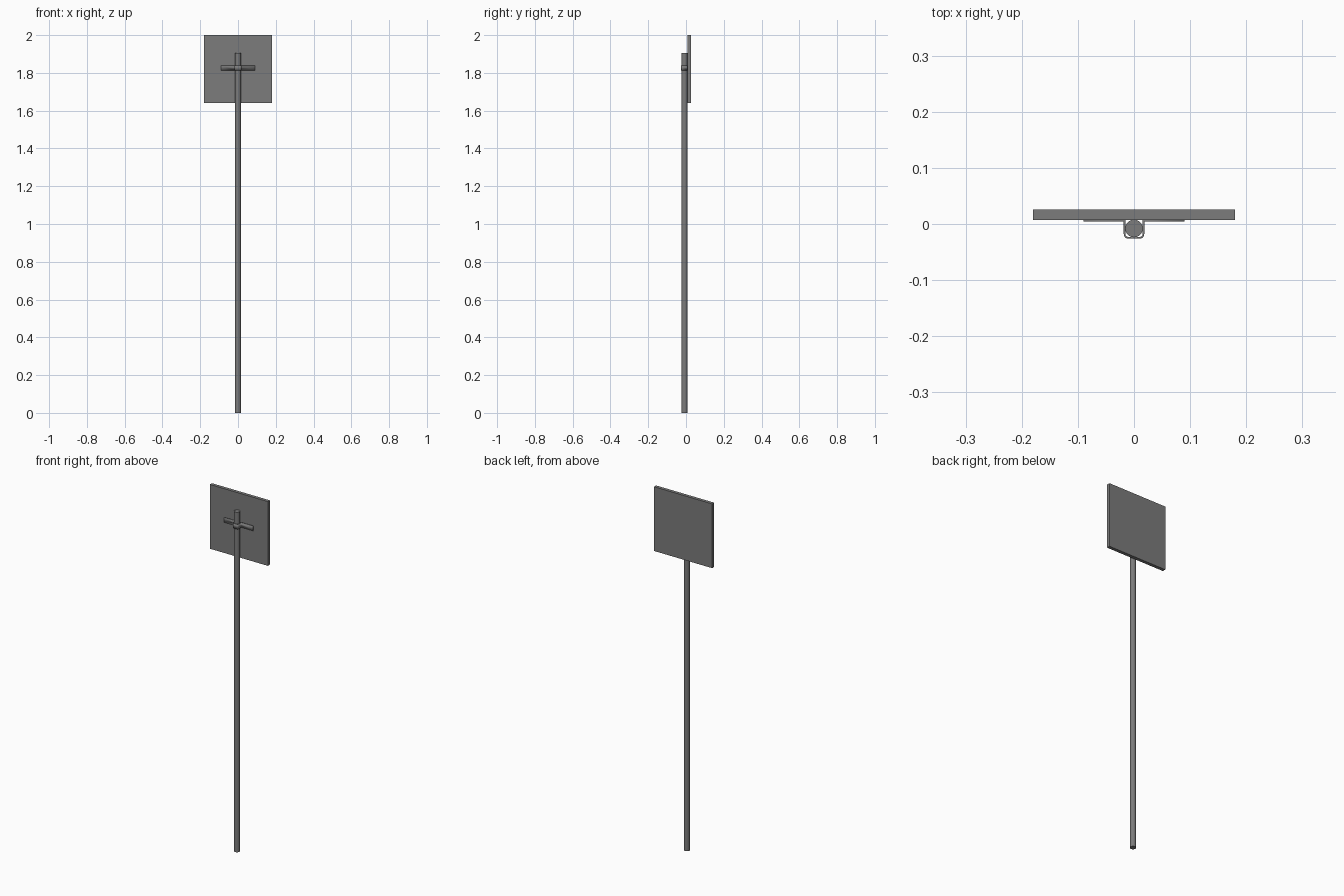
import bpy, bmesh, math

if "Cube" in bpy.data.objects:
    bpy.data.objects.remove(bpy.data.objects["Cube"])

POLE_Y, POLE_R = -0.008, 0.0157
PANEL_FRONT, PANEL_T, PANEL_SIZE = 0.0075, 0.0185, 0.36

# Dark painted metal
dark = bpy.data.materials.new("dark_grey")
dark.diffuse_color = (0.2, 0.2, 0.2, 1)
dark.use_nodes = True
dark.node_tree.nodes["Principled BSDF"].inputs["Base Color"].default_value = dark.diffuse_color


def mesh_object(name, bm):
    bmesh.ops.recalc_face_normals(bm, faces=bm.faces)
    me = bpy.data.meshes.new(name)
    bm.to_mesh(me)
    bm.free()
    me.materials.append(dark)
    ob = bpy.data.objects.new(name, me)
    bpy.context.collection.objects.link(ob)
    return ob


def smooth(ob):
    bpy.ops.object.select_all(action='DESELECT')
    ob.select_set(True)
    bpy.context.view_layer.objects.active = ob
    bpy.ops.object.shade_smooth_by_angle(angle=math.radians(35))


# Square sign board
bm = bmesh.new()
bmesh.ops.create_cube(bm, size=1)
bmesh.ops.scale(bm, vec=(PANEL_SIZE, PANEL_T, PANEL_SIZE), verts=bm.verts)
bmesh.ops.translate(bm, vec=(0, PANEL_FRONT + PANEL_T / 2, 2 - PANEL_SIZE / 2),
                    verts=bm.verts)
mesh_object("sign_board", bm)

# Round post
bm = bmesh.new()
bmesh.ops.create_cone(bm, cap_ends=True, segments=32, radius1=POLE_R,
                      radius2=POLE_R, depth=1.905)
bmesh.ops.translate(bm, vec=(0, POLE_Y, 1.905 / 2), verts=bm.verts)
smooth(mesh_object("post", bm))

# Clamp strap: flat wings on the board and a rounded U around the post
T, W, R, FRONT = 0.003, 0.0168, 0.007, -0.0247
BACK = PANEL_FRONT - T / 2
half = [(0.09, BACK), (W, BACK)]
for i in range(7):
    a = math.radians(-90 * i / 6)
    half.append((W - R + R * math.cos(a), FRONT + R + R * math.sin(a)))
path = half + [(-x, y) for x, y in reversed(half)]

bm = bmesh.new()
rows = [[bm.verts.new((x, y, z)) for x, y in path] for z in (1.813, 1.84)]
for i in range(len(path) - 1):
    bm.faces.new((rows[0][i], rows[0][i + 1], rows[1][i + 1], rows[1][i]))
strap = mesh_object("clamp_strap", bm)
solid = strap.modifiers.new("thickness", 'SOLIDIFY')
solid.thickness = T
solid.offset = 0
solid.use_even_offset = True
smooth(strap)
